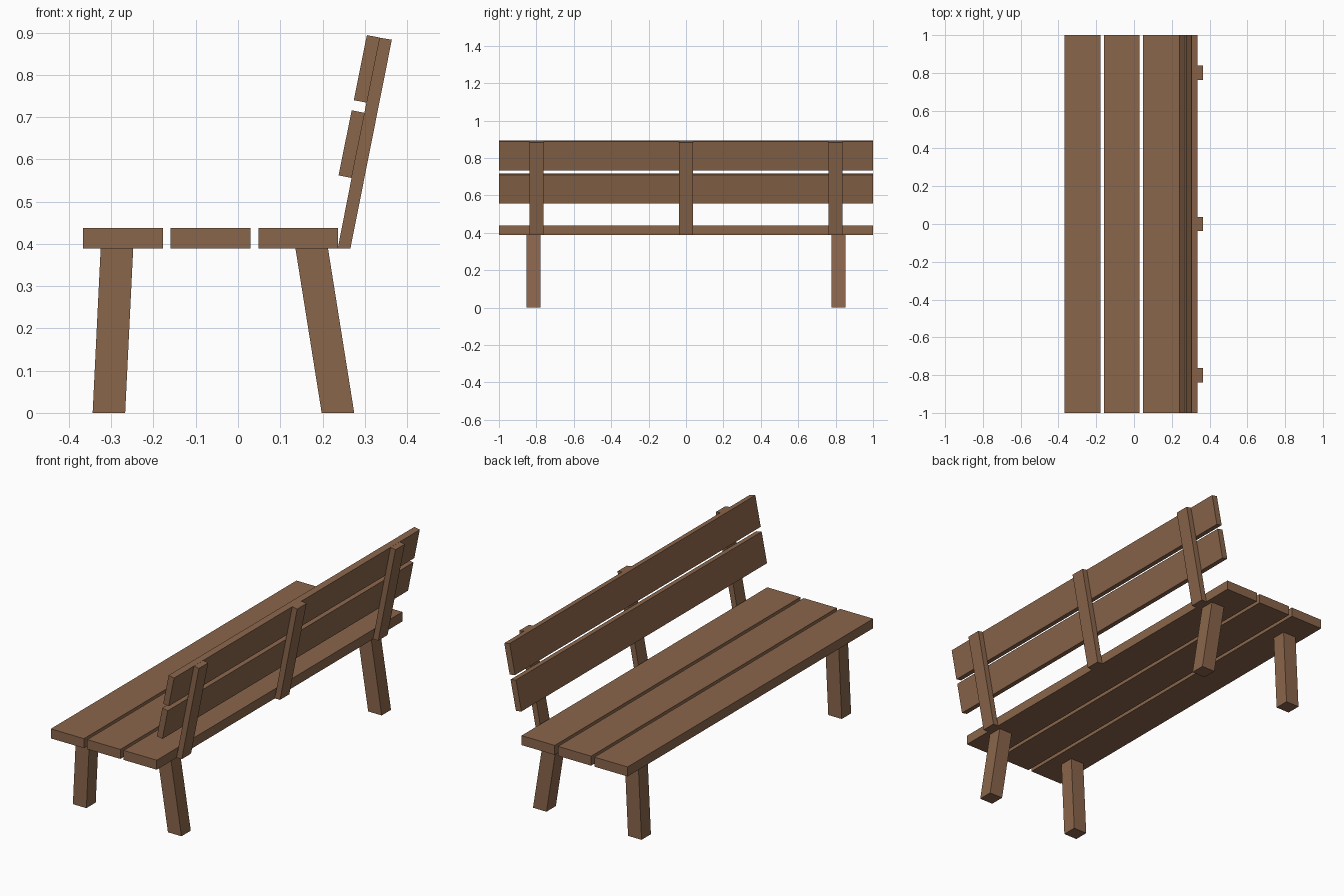
import bpy, bmesh

if "Cube" in bpy.data.objects:
    bpy.data.objects.remove(bpy.data.objects["Cube"])

wood = bpy.data.materials.new("brown wood")
wood.diffuse_color = (0.255, 0.132, 0.07, 1)
wood.use_nodes = True
wood.node_tree.nodes["Principled BSDF"].inputs["Base Color"].default_value = wood.diffuse_color


def beam(name, profile, y, width):
    """Extrude a closed x-z profile along y, centred on y."""
    bm = bmesh.new()
    face = bm.faces.new([bm.verts.new((x, y - width / 2, z)) for x, z in profile])
    ext = bmesh.ops.extrude_face_region(bm, geom=[face])
    moved = [g for g in ext["geom"] if isinstance(g, bmesh.types.BMVert)]
    bmesh.ops.translate(bm, verts=moved, vec=(0, width, 0))
    bmesh.ops.recalc_face_normals(bm, faces=bm.faces)
    mesh = bpy.data.meshes.new(name)
    bm.to_mesh(mesh)
    bm.free()
    mesh.materials.append(wood)
    obj = bpy.data.objects.new(name, mesh)
    bpy.context.collection.objects.link(obj)


SEAT_LOW, SEAT_TOP = 0.389, 0.438

# Seat planks
for i in range(3):
    x0 = -0.367 + i * 0.2075
    x1 = x0 + 0.189
    beam(f"seat_plank_{i + 1}",
         [(x0, SEAT_LOW), (x1, SEAT_LOW), (x1, SEAT_TOP), (x0, SEAT_TOP)], 0, 2)

# Splayed legs
for side, y in (("left", -0.815), ("right", 0.815)):
    beam(f"front_leg_{side}",
         [(-0.344, 0), (-0.267, 0), (-0.248, SEAT_LOW), (-0.325, SEAT_LOW)], y, 0.076)
    beam(f"back_leg_{side}",
         [(0.198, 0), (0.275, 0), (0.213, SEAT_LOW), (0.136, SEAT_LOW)], y, 0.076)

# Leaning backrest posts
for i, y in enumerate((-0.8, 0, 0.8)):
    beam(f"backrest_post_{i + 1}",
         [(0.236, SEAT_LOW), (0.266, SEAT_LOW), (0.364, 0.883), (0.334, 0.888)], y, 0.076)

# Backrest planks
for i, (dx, dz) in enumerate(((0, 0), (0.036, 0.178))):
    beam(f"backrest_plank_{i + 1}",
         [(x + dx, z + dz) for x, z in
          ((0.238, 0.562), (0.269, 0.556), (0.300, 0.710), (0.269, 0.716))], 0, 2)
